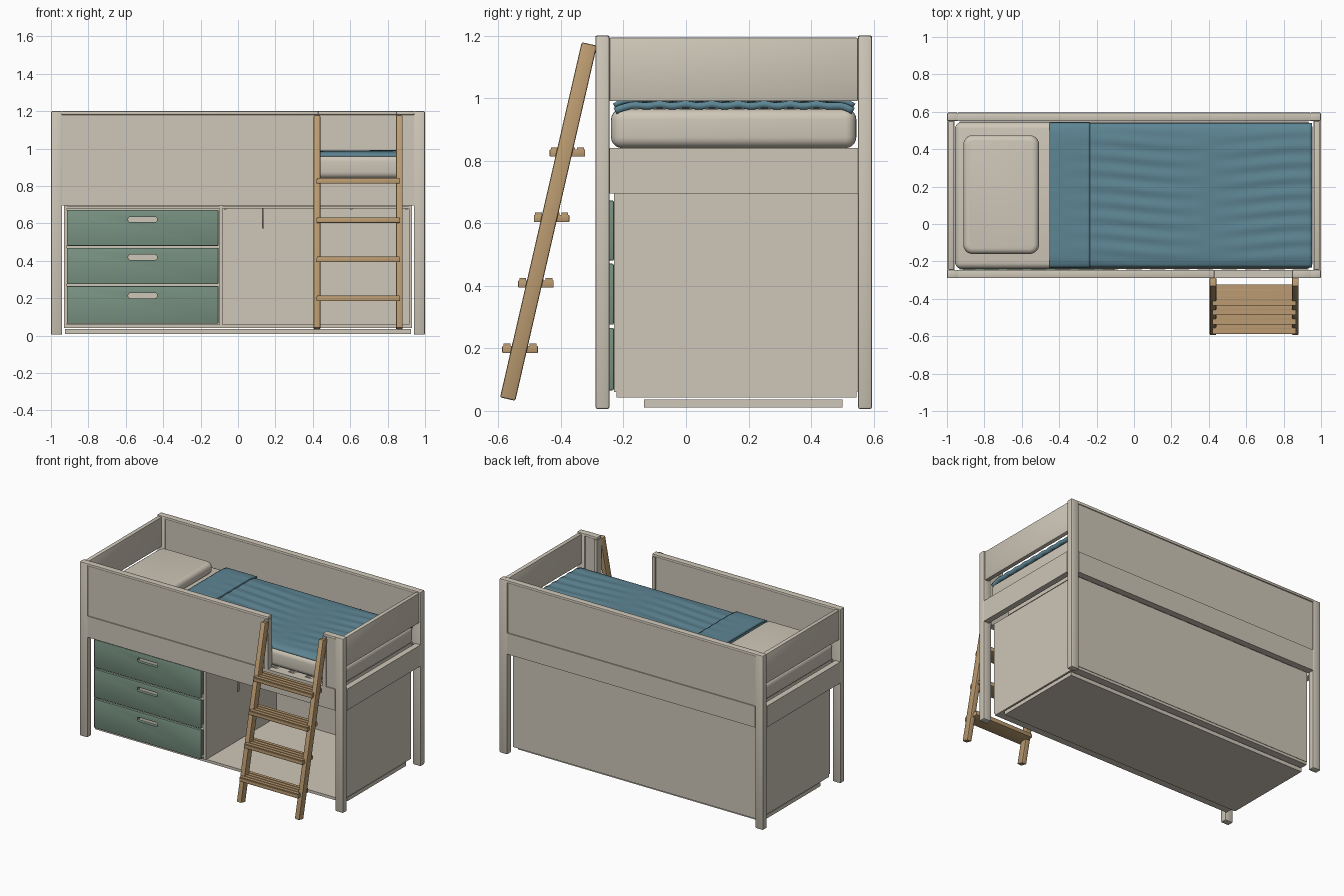
import bpy, bmesh, math
from mathutils import Vector

cube = bpy.data.objects.get("Cube")
if cube:
    bpy.data.objects.remove(cube, do_unlink=True)


def material(name, rgb):
    m = bpy.data.materials.new(name)
    m.use_nodes = True
    m.diffuse_color = (*rgb, 1)
    m.node_tree.nodes["Principled BSDF"].inputs["Base Color"].default_value = (*rgb, 1)
    return m


CREAM = material("cream paint", (0.62, 0.57, 0.48))
GREEN = material("sage green", (0.19, 0.29, 0.225))
BLUE = material("dusty blue fabric", (0.11, 0.235, 0.295))
WOOD = material("light wood", (0.50, 0.33, 0.165))


def add_object(name, bm, mat, smooth=False):
    mesh = bpy.data.meshes.new(name)
    bm.to_mesh(mesh)
    bm.free()
    mesh.materials.append(mat)
    ob = bpy.data.objects.new(name, mesh)
    bpy.context.collection.objects.link(ob)
    if smooth:
        bpy.ops.object.select_all(action="DESELECT")
        bpy.context.view_layer.objects.active = ob
        ob.select_set(True)
        bpy.ops.object.shade_smooth_by_angle(angle=math.radians(40))
    return ob


def box(name, x, y, z, mat=CREAM, bevel=0.0, segments=2):
    """Box from (min, max) pairs, with its origin in its centre."""
    lo, hi = Vector((x[0], y[0], z[0])), Vector((x[1], y[1], z[1]))
    bm = bmesh.new()
    bmesh.ops.create_cube(bm, size=1)
    bmesh.ops.scale(bm, vec=hi - lo, verts=bm.verts)
    if bevel:
        bmesh.ops.bevel(bm, geom=bm.edges[:], offset=bevel, segments=segments,
                        profile=0.5, affect="EDGES")
    ob = add_object(name, bm, mat, bevel > 0)
    ob.location = (lo + hi) / 2
    return ob


FRONT, BACK = (-0.29, -0.245), (0.55, 0.595)
RAIL, GUARD, CAP = (0.695, 0.84), (0.84, 1.18), (1.18, 1.2)
INNER = (-0.245, 0.55)

# Posts, and the end rails and end boards
for side, s in (("right", -1), ("left", 1)):
    def span(a, b):
        return tuple(sorted((s * a, s * b)))
    for where, y in (("front", FRONT), ("back", BACK)):
        box(f"{where}_{side}_post", span(0.94, 1.0), y, (0.005, 1.2), bevel=0.007)
    box(f"{side}_end_rail", span(0.96, 1.0), INNER, RAIL)
    box(f"{side}_end_board", span(0.962, 0.992), INNER, (0.99, 1.193), bevel=0.004)

# Back guard
box("back_rail", (-0.94, 0.94), BACK, RAIL)
box("back_guard_panel", (-0.94, 0.94), (0.558, 0.588), GUARD)
box("back_guard_cap", (-0.945, 0.945), BACK, CAP, bevel=0.005)

# Front guard with the ladder opening
box("front_rail", (-0.94, 0.94), FRONT, RAIL)
box("front_guard_panel", (-0.94, 0.41), (-0.283, -0.253), GUARD)
box("front_guard_cap", (-0.945, 0.43), FRONT, CAP, bevel=0.005)
box("front_guard_stile", (0.405, 0.43), FRONT, GUARD)
box("short_guard_panel", (0.865, 0.94), (-0.283, -0.253), GUARD)
box("short_guard_cap", (0.845, 0.945), FRONT, CAP, bevel=0.005)
box("short_guard_stile", (0.845, 0.87), FRONT, GUARD)

# Slatted base
SLATS = 15
for i in range(SLATS):
    cx = -0.89 + 1.78 * i / (SLATS - 1)
    box(f"slat_{i + 1}", (cx - 0.042, cx + 0.042), (-0.244, 0.549), (0.81, 0.838))

# Storage cabinet under the bed
SIDE_Y, SIDE_Z = (-0.23, 0.548), (0.06, 0.695)
box("cabinet_right_side", (-0.93, -0.915), SIDE_Y, SIDE_Z)
box("cabinet_left_side", (0.915, 0.93), SIDE_Y, SIDE_Z)
box("cabinet_divider", (-0.1, -0.083), SIDE_Y, SIDE_Z)
box("cabinet_back", (-0.915, 0.915), (0.533, 0.548), SIDE_Z)
box("cabinet_top", (-0.915, 0.915), (-0.225, 0.533), (0.68, 0.694))
box("cabinet_floor", (-0.93, 0.93), (-0.223, 0.545), (0.042, 0.0605))
box("cabinet_plinth", (-0.925, 0.925), (-0.135, 0.5), (0.01, 0.036))

# Drawers: fronts with rounded grip slots and the drawer boxes behind
for i, (z0, z1) in enumerate(((0.065, 0.265), (0.275, 0.47), (0.48, 0.672))):
    front = box(f"drawer_front_{i + 1}", (-0.915, -0.105), (-0.252, -0.231),
                (z0, z1), GREEN, bevel=0.004)
    box(f"drawer_box_{i + 1}", (-0.9, -0.115), (-0.231, 0.5), (z0 + 0.015, z1 - 0.015))
    zc = z1 - 0.051
    slot = box(f"grip_cutter_{i + 1}", (-0.587, -0.433), (-0.3, -0.2), (zc - 0.014, zc + 0.014))
    bm = bmesh.new()
    bm.from_mesh(slot.data)
    along_y = [e for e in bm.edges if abs(e.verts[0].co.y - e.verts[1].co.y) > 0.05]
    bmesh.ops.bevel(bm, geom=along_y, offset=0.011, segments=4, profile=0.5, affect="EDGES")
    bm.to_mesh(slot.data)
    bm.free()
    slot.hide_render = True
    slot.hide_set(True)
    cut = front.modifiers.new("grip_slot", "BOOLEAN")
    cut.object = slot
    cut.solver = "EXACT"

# Hooks under the cabinet top
for i, x in enumerate((-0.068, 0.605, 0.9)):
    box(f"small_hook_{i + 1}", (x - 0.006, x + 0.006), (-0.2, -0.188), (0.675, 0.69))
box("hanging_hook", (0.129, 0.139), (-0.2, -0.18), (0.572, 0.69), bevel=0.004)

# Mattress and pillow
box("mattress", (-0.957, 0.955), (-0.24, 0.545), (0.84, 0.966), bevel=0.035, segments=5)


def cushion(name, centre, size, mat):
    """Soft pillow: a rounded outline with a domed top."""
    bm = bmesh.new()
    bmesh.ops.create_cube(bm, size=1)
    bmesh.ops.scale(bm, vec=size, verts=bm.verts)
    upright = [e for e in bm.edges if abs(e.verts[0].co.z - e.verts[1].co.z) > 0.01]
    bmesh.ops.bevel(bm, geom=upright, offset=0.05, segments=5, profile=0.5, affect="EDGES")
    rims = [e for e in bm.edges if abs(e.verts[0].co.z - e.verts[1].co.z) < 0.001]
    bmesh.ops.bevel(bm, geom=rims, offset=0.03, segments=4, profile=0.5, affect="EDGES")
    add_object(name, bm, mat, True).location = centre


cushion("pillow", (-0.71, 0.157, 1.0), (0.405, 0.635, 0.075), CREAM)


# Quilt: a softly rippled sheet, with the top end folded over
def quilt(name, x, y, height, ripple, thickness, cols):
    bm = bmesh.new()
    bmesh.ops.create_grid(bm, x_segments=cols, y_segments=60, size=0.5)
    for v in bm.verts:
        u = abs(v.co.y) * 2
        v.co.x = x[0] + (v.co.x + 0.5) * (x[1] - x[0])
        v.co.y = y[0] + (v.co.y + 0.5) * (y[1] - y[0])
        wave = math.sin(75 * v.co.y + 1.5 * math.sin(5 * v.co.x)) * math.cos(4 * v.co.x)
        v.co.z = height + ripple * wave * (1 - u ** 6) - 0.02 * u ** 14
    ob = add_object(name, bm, BLUE, True)
    solid = ob.modifiers.new("thickness", "SOLIDIFY")
    solid.thickness = thickness
    solid.offset = -1


quilt("quilt", (-0.45, 0.952), (-0.232, 0.54), 0.988, 0.0035, 0.022, 70)
quilt("quilt_fold", (-0.452, -0.235), (-0.234, 0.542), 1.002, 0.002, 0.014, 14)

# Ladder
for side, x in (("right", (0.405, 0.44)), ("left", (0.845, 0.88))):
    rail = box(f"ladder_{side}_rail", x, (-0.465, -0.415), (0.022, 1.188), WOOD, bevel=0.006)
    rail.rotation_euler.x = -math.atan2(0.262, 1.14)
for i in range(4):
    yc, zc = -0.531 + 0.0505 * i, 0.199 + 0.2095 * i
    box(f"ladder_step_{i + 1}", (0.42, 0.866), (yc - 0.057, yc + 0.057),
        (zc - 0.015, zc + 0.008), WOOD, bevel=0.003)
    # Raised treads on each step
    for j in range(4):
        ty = yc - 0.042 + 0.028 * j
        box(f"ladder_tread_{i + 1}_{j + 1}", (0.422, 0.864), (ty - 0.011, ty + 0.011),
            (zc + 0.008, zc + 0.015), WOOD)
